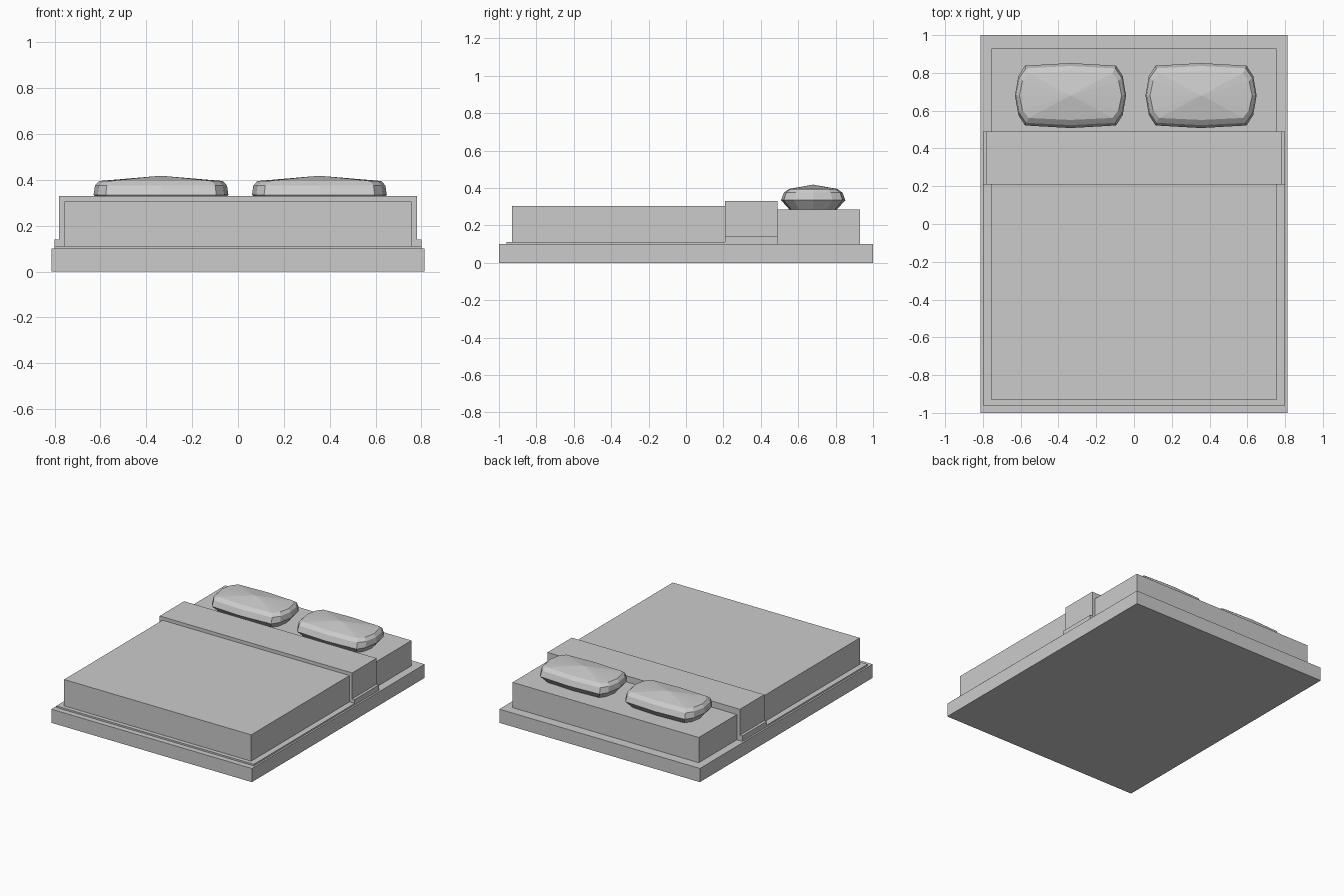
import bpy, bmesh

if "Cube" in bpy.data.objects:
    bpy.data.objects.remove(bpy.data.objects["Cube"])


def finish(name, bm):
    bmesh.ops.recalc_face_normals(bm, faces=bm.faces)
    mesh = bpy.data.meshes.new(name)
    bm.to_mesh(mesh)
    bm.free()
    obj = bpy.data.objects.new(name, mesh)
    bpy.context.collection.objects.link(obj)
    return obj


def box(name, half_x, y0, y1, z0, z1):
    bm = bmesh.new()
    bmesh.ops.create_cube(bm, size=1)
    for v in bm.verts:
        v.co.x *= 2 * half_x
        v.co.y = y0 if v.co.y < 0 else y1
        v.co.z = z0 if v.co.z < 0 else z1
    return finish(name, bm)


def pillow(name, cx, cy):
    # rounded 12-sided outline, stacked in rings and capped with a low peak
    quarter = [(1, 0), (.94, .6), (.82, .92), (0, 1)]
    half = quarter + [(-x, y) for x, y in quarter[2:0:-1]]
    outline = half + [(-x, -y) for x, y in half]
    levels = [(.285, .86, .74), (.335, 1, 1), (.375, .98, .91), (.395, .92, .75)]
    bm = bmesh.new()
    rings = []
    for z, sx, sy in levels:
        rings.append([bm.verts.new((cx + .294 * sx * x, cy + .172 * sy * y, z))
                      for x, y in outline])
    n = len(outline)
    for a, b in zip(rings, rings[1:]):
        for i in range(n):
            j = (i + 1) % n
            bm.faces.new((a[i], a[j], b[j], b[i]))
    bm.faces.new(rings[0][::-1])
    peak = bm.verts.new((cx, cy, .418))
    for i in range(n):
        bm.faces.new((rings[-1][i], rings[-1][(i + 1) % n], peak))
    return finish(name, bm)


# Platform and mattress
box("bed_base", .813, -1, 1, 0, .1)
box("mattress", .755, -.925, .93, .1, .285)

# Blanket with its thin spread hem
box("blanket", .758, -.93, .21, .1, .305)
box("blanket_hem", .8, -.96, .21, .1, .112)

# Folded-back blanket band with its hem
box("blanket_fold", .78, .208, .49, .1, .33)
box("fold_hem", .8, .208, .49, .1, .14)

# Pillows
pillow("left_pillow", -.336, .68)
pillow("right_pillow", .355, .68)
